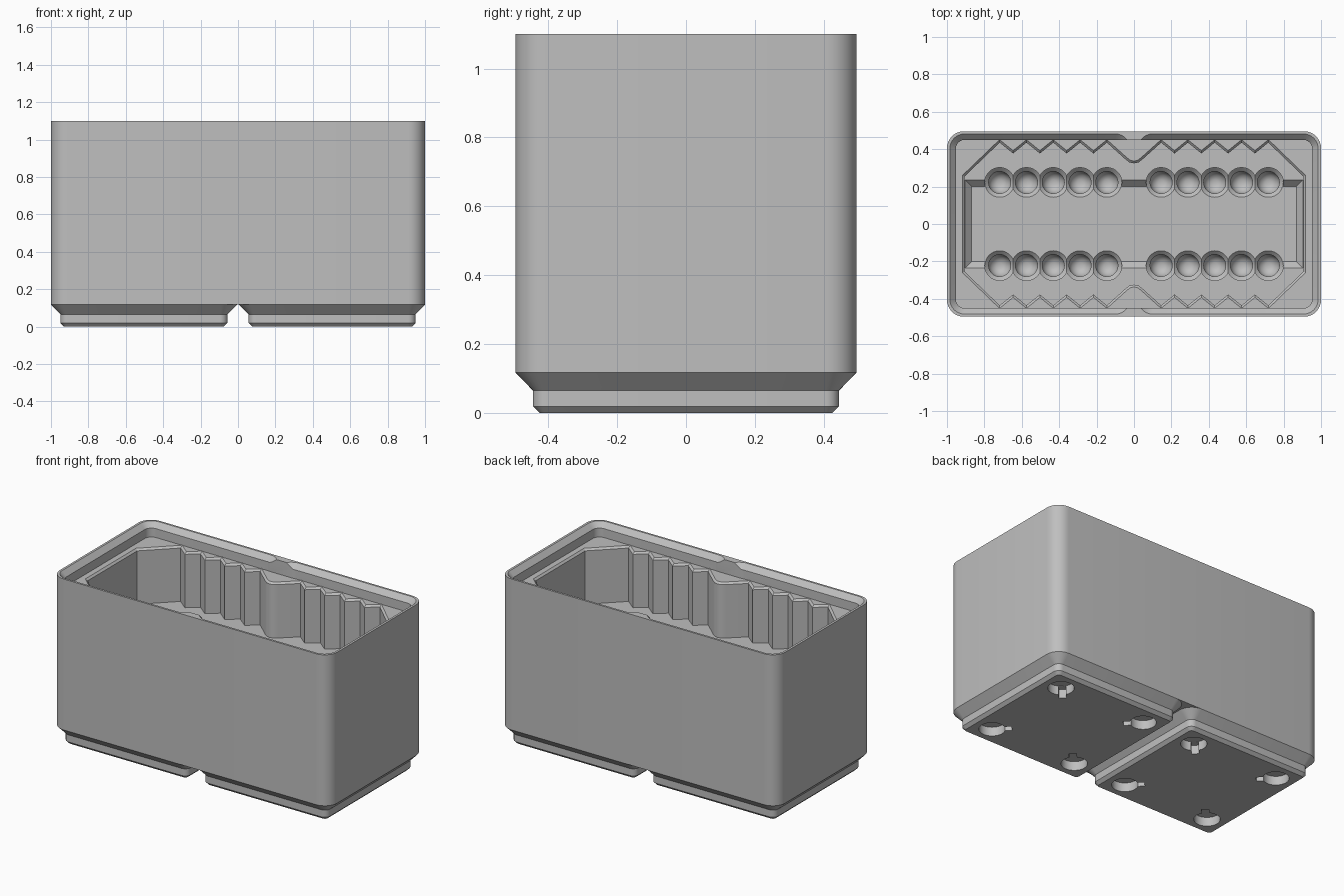
import bpy, bmesh, math
from mathutils import Vector

cube = bpy.data.objects.get("Cube")
if cube:
    bpy.data.objects.remove(cube)

mat = bpy.data.materials.new("plain grey")
mat.use_nodes = True
GREY = (0.52, 0.52, 0.52, 1)
mat.diffuse_color = GREY
mat.node_tree.nodes["Principled BSDF"].inputs["Base Color"].default_value = GREY


def rounded_rect(hx, hy, r, cx=0, steps=8):
    pts = []
    for k, (sx, sy) in enumerate([(1, 1), (-1, 1), (-1, -1), (1, -1)]):
        for i in range(steps + 1):
            a = math.pi / 2 * (k + i / steps)
            pts.append((cx + sx * (hx - r) + r * math.cos(a), sy * (hy - r) + r * math.sin(a)))
    return pts


def rect(hx, hy):
    return [(hx, hy), (-hx, hy), (-hx, -hy), (hx, -hy)]


def circle(cx, cy, r, n=28):
    return [(cx + r * math.cos(2 * math.pi * i / n), cy + r * math.sin(2 * math.pi * i / n)) for i in range(n)]


def offset(pts, d):
    # mitred outward offset of a counter-clockwise outline
    out = []
    for i, p in enumerate(pts):
        p, a, b = Vector(p), Vector(pts[i - 1]), Vector(pts[(i + 1) % len(pts)])
        u, v = (p - a).normalized(), (b - p).normalized()
        n1, n2 = Vector((u.y, -u.x)), Vector((v.y, -v.x))
        out.append(tuple(p + (n1 + n2) * d / (1 + n1.dot(n2))))
    return out


def loft(name, rings):
    # closed solid through stacked (outline, z) rings
    bm = bmesh.new()
    loops = [[bm.verts.new((x, y, z)) for x, y in pts] for pts, z in rings]
    for lo, hi in zip(loops, loops[1:]):
        n = len(lo)
        for i in range(n):
            j = (i + 1) % n
            bm.faces.new((lo[i], lo[j], hi[j], hi[i]))
    bm.faces.new(loops[0][::-1])
    bm.faces.new(loops[-1])
    mesh = bpy.data.meshes.new(name)
    bm.to_mesh(mesh)
    bm.free()
    mesh.materials.append(mat)
    ob = bpy.data.objects.new(name, mesh)
    bpy.context.collection.objects.link(ob)
    return ob


def carve(ob, cutters):
    for c in cutters:
        c.hide_render = True
        m = ob.modifiers.new("cut", "BOOLEAN")
        m.operation, m.solver, m.object = "DIFFERENCE", "EXACT", c
    deps = bpy.context.evaluated_depsgraph_get()
    mesh = bpy.data.meshes.new_from_object(ob.evaluated_get(deps))
    ob.modifiers.clear()
    ob.data = mesh
    for c in cutters:
        bpy.data.objects.remove(c)


def smooth(ob):
    bpy.ops.object.select_all(action="DESELECT")
    ob.select_set(True)
    bpy.context.view_layer.objects.active = ob
    bpy.ops.object.shade_smooth_by_angle(angle=math.radians(30))


HX, HY, CELL = 1.0, 0.4955, 0.503
TOP, DECK, LEDGE, FLOOR = 1.1, 1.01, 0.65, 0.615
HOLES = [0.145 + 0.1433 * i for i in range(5)]

# Body block
body = loft("bin_body", [(rounded_rect(HX, HY, 0.09), 0.117), (rounded_rect(HX, HY, 0.09), TOP)])
cutters = []

# Stacking lip: one recess per cell, joined by a central channel
for s in (-1, 1):
    def cell(grow):
        return rounded_rect(0.45 + grow, 0.45 + grow, 0.048 + grow, s * CELL)
    cutters.append(loft("lip_cutter", [(cell(0), DECK), (cell(0), TOP - 0.032),
                                       (cell(0.032), TOP), (cell(0.052), TOP + 0.02)]))
cutters.append(loft("channel_cutter", [(rect(0.2, 0.448), DECK), (rect(0.2, 0.448), TOP + 0.1)]))

# Saw-toothed cavity outline, mirrored into four quadrants
PEAK, VALLEY = 0.435, 0.377
quarter = [(0.905, 0.255)]
for i in range(4, -1, -1):
    quarter.append((HOLES[i], PEAK))
    if i:
        quarter.append(((HOLES[i] + HOLES[i - 1]) / 2, VALLEY))
quarter += [(0.045, 0.345), (0.024, 0.329)]
half = quarter + [(0, 0.324)] + [(-x, y) for x, y in reversed(quarter)]
outline = half + [(-x, -y) for x, y in half]
cutters.append(loft("cavity_cutter", [(outline, LEDGE), (outline, DECK - 0.012),
                                      (offset(outline, 0.015), DECK + 0.003)]))

# Sloped-edge trough in the cavity floor
cutters.append(loft("trough_cutter", [(rect(0.868, 0.2), FLOOR), (rect(0.903, 0.235), LEDGE),
                                      (rect(0.903, 0.235), LEDGE + 0.01)]))

# Two rows of countersunk round-bottomed holes
R = 0.059
for sx in (-1, 1):
    for sy in (-1, 1):
        for x in HOLES:
            rings = []
            for k in range(6):
                a = math.pi / 2 * (k + 1) / 6
                rings.append((R * math.sin(a), 0.46 - R * math.cos(a)))
            rings += [(R, FLOOR - 0.02), (0.08, FLOOR + 0.001), (0.08, LEDGE + 0.02)]
            cutters.append(loft("hole_cutter", [(circle(sx * x, sy * 0.222, r), z) for r, z in rings]))
carve(body, cutters)
smooth(body)

# Stepped feet with magnet pockets, each having a pry notch towards the middle
for side, s in (("right", -1), ("left", 1)):
    def step(grow):
        return rounded_rect(0.427 + grow, 0.4255 + grow, 0.02 + grow, s * CELL)
    foot = loft(side + "_foot", [(step(0), 0), (step(0.019), 0.019), (step(0.019), 0.065), (step(0.07), 0.117)])
    cutters = []
    for mx in (-1, 1):
        for my in (-1, 1):
            cx, cy = s * CELL + mx * 0.311, my * 0.311
            pocket = circle(cx, cy, 0.077)
            cutters.append(loft("pocket_cutter", [(pocket, -0.02), (pocket, 0.058)]))
            d = Vector((-mx, -my)).normalized()
            n = Vector((-d.y, d.x)) * 0.022
            c = Vector((cx, cy))
            notch = [tuple(p) for p in (c - n, c + d * 0.115 - n, c + d * 0.115 + n, c + n)]
            cutters.append(loft("notch_cutter", [(notch, -0.02), (notch, 0.057)]))
    carve(foot, cutters)
    smooth(foot)
